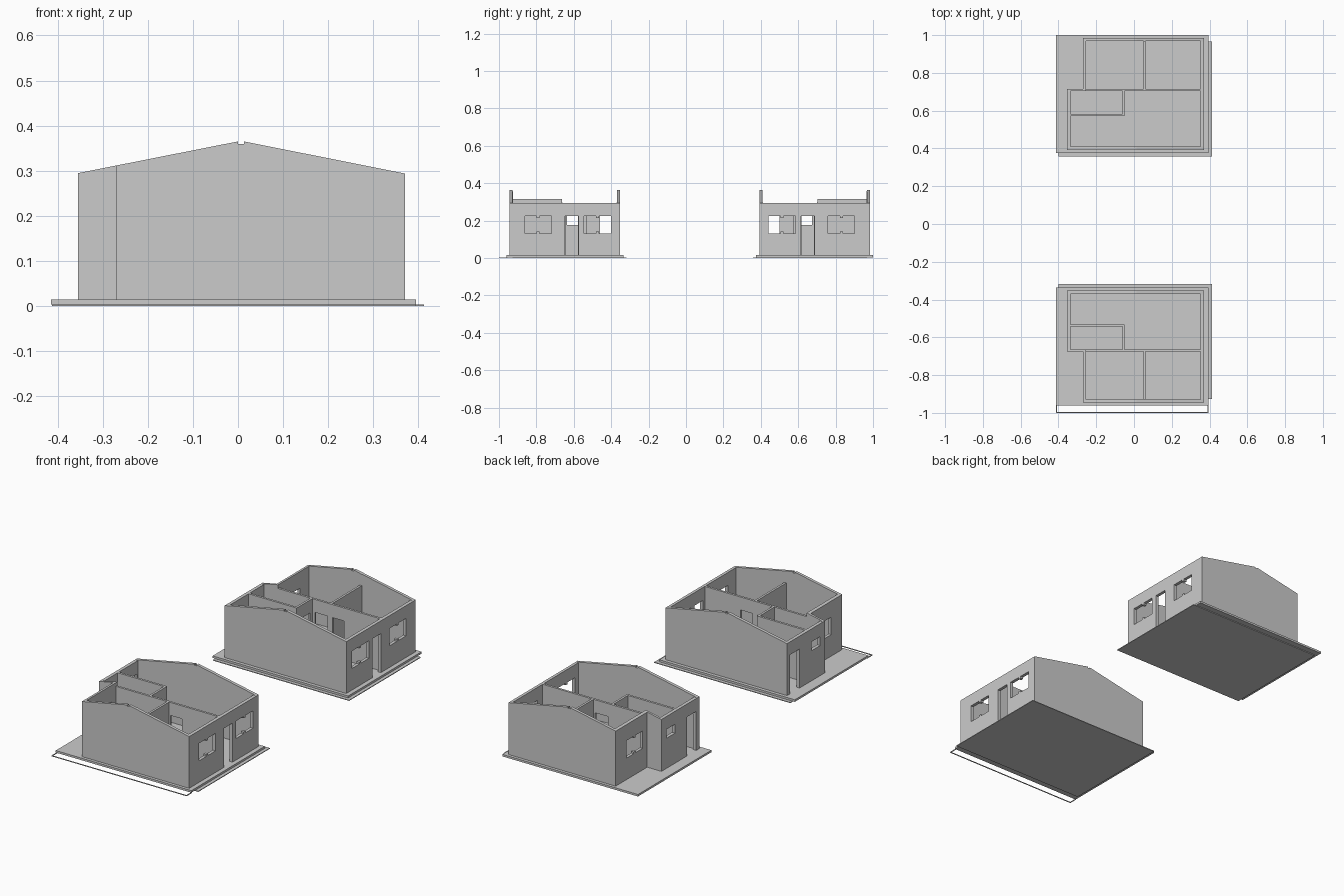
import bpy, bmesh

if "Cube" in bpy.data.objects:
    bpy.data.objects.remove(bpy.data.objects["Cube"])

AXES = {
    'x': lambda u, v, w: (w, u, v),
    'y': lambda u, v, w: (u, w, v),
    'z': lambda u, v, w: (u, v, w),
}


def prism(name, profile, axis, a, b):
    """Extrude a flat profile along an axis from a to b."""
    bm = bmesh.new()
    place = AXES[axis]
    low = [bm.verts.new(place(u, v, a)) for u, v in profile]
    high = [bm.verts.new(place(u, v, b)) for u, v in profile]
    bm.faces.new(low)
    bm.faces.new(high)
    n = len(profile)
    for i in range(n):
        j = (i + 1) % n
        bm.faces.new((low[i], low[j], high[j], high[i]))
    bmesh.ops.recalc_face_normals(bm, faces=bm.faces)
    mesh = bpy.data.meshes.new(name)
    bm.to_mesh(mesh)
    bm.free()
    obj = bpy.data.objects.new(name, mesh)
    bpy.context.collection.objects.link(obj)
    return obj


def rect(u0, u1, v0, v1):
    return [(u0, v0), (u1, v0), (u1, v1), (u0, v1)]


def window(u0, u1, v0, v1):
    """Window outline with a small centre tab at sill and head."""
    c, w, h = (u0 + u1) / 2, 0.008, 0.01
    return [(u0, v0), (c - w, v0), (c - w, v0 + h), (c + w, v0 + h), (c + w, v0),
            (u1, v0), (u1, v1), (c + w, v1), (c + w, v1 - h), (c - w, v1 - h),
            (c - w, v1), (u0, v1)]


FLOOR, SILL, HEAD, EAVE, TALL = 0.015, 0.131, 0.225, 0.295, 0.5

# Solid block on the house footprint
walls = prism("back_house_walls",
              [(-0.355, 0.393), (0.37, 0.393), (0.37, 0.984),
               (-0.27, 0.984), (-0.27, 0.716), (-0.355, 0.716)],
              'z', FLOOR, 0.4)

cuts = [
    # sloped gable outline with the notch at the ridge
    ([(-0.5, 0.266), (0, 0.365), (0, 0.359), (0.013, 0.359), (0.013, 0.365),
      (0.5, 0.268), (0.5, TALL), (-0.5, TALL)], 'y', 0.3, 1.1),
    # flat eaves level between the gables
    ([(-0.5, 0.412), (0.5, 0.412), (0.5, 0.966), (-0.254, 0.966),
      (-0.254, 0.7), (-0.5, 0.7)], 'z', EAVE, TALL + 0.1),
    # rooms: two bedrooms, bathroom, L-shaped living room
    (rect(-0.254, 0.05, 0.716, 0.968), 'z', -0.1, TALL + 0.2),
    (rect(0.062, 0.353, 0.716, 0.968), 'z', -0.1, TALL + 0.2),
    (rect(-0.337, -0.062, 0.583, 0.704), 'z', -0.1, TALL + 0.2),
    ([(-0.337, 0.41), (0.353, 0.41), (0.353, 0.704), (-0.05, 0.704),
      (-0.05, 0.571), (-0.337, 0.571)], 'z', -0.1, TALL + 0.2),
    # openings in the right wall
    (window(0.44, 0.585, SILL, HEAD), 'x', 0.32, 0.42),
    (window(0.76, 0.902, SILL, HEAD), 'x', 0.32, 0.42),
    (rect(0.615, 0.687, -0.1, HEAD), 'x', 0.32, 0.42),
    # openings in the left walls
    (window(0.755, 0.89, SILL, HEAD), 'x', -0.3, -0.22),
    (rect(0.60, 0.675, 0.177, HEAD), 'x', -0.4, -0.3),
    (rect(0.42, 0.50, -0.1, HEAD), 'x', -0.4, -0.3),
    # interior doors
    (rect(0.618, 0.685, -0.1, HEAD), 'x', -0.09, -0.03),
    (rect(-0.035, 0.04, -0.1, HEAD), 'y', 0.69, 0.73),
    (rect(0.07, 0.14, -0.1, HEAD), 'y', 0.69, 0.73),
]
cutters = []
for i, (profile, axis, a, b) in enumerate(cuts):
    cutter = prism(f"cutter_{i}", profile, axis, a, b)
    cutter.hide_render = True
    mod = walls.modifiers.new(f"cut_{i}", 'BOOLEAN')
    mod.operation, mod.solver, mod.object = 'DIFFERENCE', 'EXACT', cutter
    cutters.append(cutter)

# Bake the cuts and drop the cutters
bpy.context.view_layer.update()
graph = bpy.context.evaluated_depsgraph_get()
baked = bpy.data.meshes.new_from_object(walls.evaluated_get(graph))
walls.modifiers.clear()
walls.data = baked
for cutter in cutters:
    bpy.data.objects.remove(cutter)

# Floor slab and the thin ground plate under it
slab = prism("back_house_slab", rect(-0.414, 0.394, 0.375, 1.0), 'z', 0.004, FLOOR)
plate = prism("back_house_plate", rect(-0.4, 0.412, 0.357, 0.967), 'z', 0.0, 0.004)

# Second house mirrored across y = 0.02
for part in (walls, slab, plate):
    twin = part.copy()
    twin.data = part.data.copy()
    twin.name = part.name.replace("back", "front")
    bpy.context.collection.objects.link(twin)
    for v in twin.data.vertices:
        v.co.y = 0.04 - v.co.y
    twin.data.flip_normals()

# Thin open border in front of the front house
t = 0.004
prism("front_border", [(-0.412, -0.955), (-0.412, -1.0), (0.394, -1.0), (0.394, -0.955),
                       (0.394 - t, -0.955), (0.394 - t, -1.0 + t),
                       (-0.412 + t, -1.0 + t), (-0.412 + t, -0.955)], 'z', 0.0, t)
